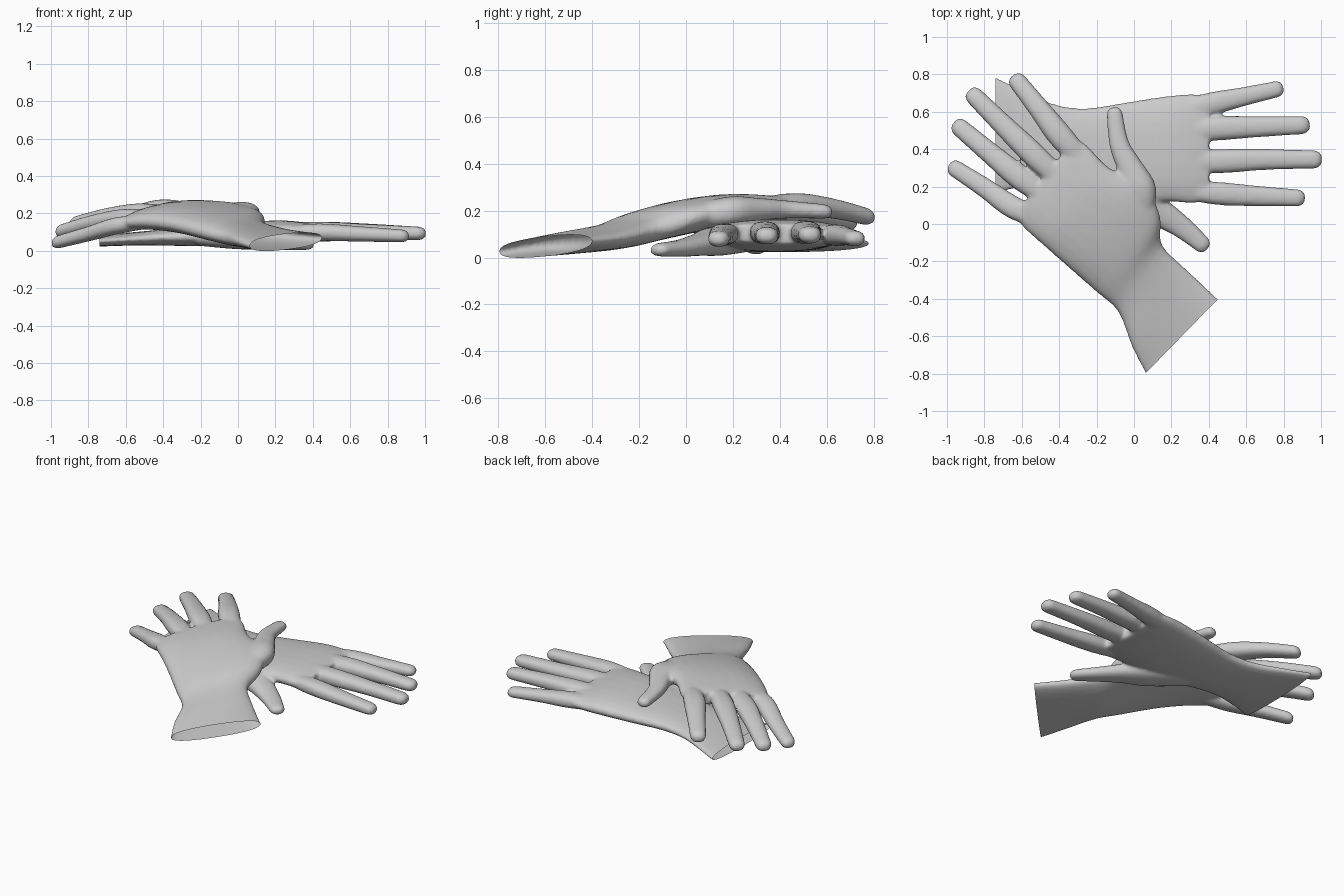
import bpy, bmesh, math
from mathutils import Vector

SIDES = 24
UP = Vector((0, 0, 1))


def spline(rings, steps=4):
    """Catmull-Rom interpolation between sections so the skin flows smoothly."""
    out = []
    n = len(rings)
    for i in range(n - 1):
        q = [rings[max(i - 1, 0)], rings[i], rings[i + 1], rings[min(i + 2, n - 1)]]
        for k in range(steps):
            t = k / steps
            w = (-0.5 * t + t * t - 0.5 * t ** 3, 1 - 2.5 * t * t + 1.5 * t ** 3,
                 0.5 * t + 2 * t * t - 1.5 * t ** 3, -0.5 * t * t + 0.5 * t ** 3)
            out.append((sum((q[j][0] * w[j] for j in range(4)), Vector()),
                        sum((q[j][1] * w[j] for j in range(4)), Vector()),
                        sum(q[j][2] * w[j] for j in range(4))))
    return out + [rings[-1]]


def loft(bm, rings):
    """Closed tube through rings of (centre, half width vector, half height)."""
    loops = []
    for c, side, h in rings:
        loop = []
        for i in range(SIDES):
            a = 2 * math.pi * i / SIDES
            u, v = math.cos(a), math.sin(a)
            u = math.copysign(abs(u) ** 0.85, u)
            v = math.copysign(abs(v) ** 0.85, v)
            loop.append(bm.verts.new(c + side * u + UP * (h * v)))
        loops.append(loop)
    for a, b in zip(loops, loops[1:]):
        for i in range(SIDES):
            j = (i + 1) % SIDES
            bm.faces.new((a[i], a[j], b[j], b[i]))
    bm.faces.new(loops[0])
    bm.faces.new(loops[-1])


def finger(bm, points, flat=0.75):
    """Tapered finger through (x, y, z, radius) points with a rounded tip."""
    pts = [(Vector(p[:3]), p[3]) for p in points]
    end, r = pts[-1]
    d = (end - pts[-2][0]).normalized()
    pts[-1] = (end - d * r * 0.6, r)
    body = len(pts)
    pts += [(end - d * r * 0.15, r * 0.8), (end + d * r * 0.1, r * 0.45)]
    rings = []
    for i, (p, rad) in enumerate(pts):
        t = pts[min(i + 1, len(pts) - 1)][0] - pts[max(i - 1, 0)][0]
        side = t.cross(UP).normalized()
        rings.append((p, side * rad, rad * flat))
    loft(bm, spline(rings[:body]) + rings[body:])


def glove(name, sections, fingers, thumb, thumb_flat):
    bm = bmesh.new()
    # palm and cuff; each section is (edge point, edge point, half thickness)
    rings = []
    for a, b, h in sections:
        a, b = Vector(a), Vector(b)
        rings.append(((a + b) / 2, (b - a) / 2, h))
    c0, s0, h0 = rings[0]
    out = Vector((s0.y, -s0.x, 0)).normalized()
    if out.dot(c0 - rings[1][0]) < 0:
        out = -out
    loft(bm, [(c0 + out * 0.08, s0 * 1.06, h0)] + spline(rings))
    for f in fingers:
        finger(bm, f)
    finger(bm, thumb, thumb_flat)
    bmesh.ops.recalc_face_normals(bm, faces=bm.faces)
    me = bpy.data.meshes.new(name)
    bm.to_mesh(me)
    bm.free()
    ob = bpy.data.objects.new(name, me)
    bpy.context.collection.objects.link(ob)
    bpy.context.view_layer.objects.active = ob
    ob.select_set(True)

    # blend fingers and palm into a single skin
    rm = ob.modifiers.new("blend", 'REMESH')
    rm.mode = 'VOXEL'
    rm.voxel_size = 0.01
    sm = ob.modifiers.new("soften", 'SMOOTH')
    sm.factor = 0.5
    sm.iterations = 10
    bpy.ops.object.modifier_apply(modifier="blend")
    bpy.ops.object.modifier_apply(modifier="soften")

    # open the cuff
    bm = bmesh.new()
    bm.from_mesh(ob.data)
    bmesh.ops.bisect_plane(bm, geom=bm.verts[:] + bm.edges[:] + bm.faces[:],
                           plane_co=c0, plane_no=out, clear_outer=True)
    bm.to_mesh(ob.data)
    bm.free()
    ob.data.shade_smooth()
    ob.select_set(False)
    return ob


# lower glove, fingers pointing to +x
glove("lower_glove", [
    ((-0.74, 0.785, 0.06), (-0.74, 0.16, 0.05), 0.032),
    ((-0.58, 0.71, 0.065), (-0.58, 0.20, 0.06), 0.035),
    ((-0.42, 0.64, 0.07), (-0.42, 0.21, 0.07), 0.042),
    ((-0.25, 0.62, 0.075), (-0.25, 0.18, 0.075), 0.05),
    ((-0.02, 0.655, 0.085), (-0.02, 0.11, 0.085), 0.06),
    ((0.18, 0.685, 0.095), (0.18, 0.12, 0.10), 0.064),
    ((0.30, 0.695, 0.095), (0.30, 0.11, 0.105), 0.058),
    ((0.40, 0.69, 0.095), (0.40, 0.12, 0.105), 0.044),
], [
    [(0.20, 0.19, 0.10, 0.04), (0.43, 0.165, 0.10, 0.061),
     (0.65, 0.15, 0.09, 0.055), (0.91, 0.138, 0.078, 0.046)],
    [(0.20, 0.34, 0.11, 0.045), (0.43, 0.335, 0.107, 0.064),
     (0.70, 0.345, 0.10, 0.056), (1.0, 0.345, 0.092, 0.049)],
    [(0.20, 0.49, 0.105, 0.045), (0.42, 0.51, 0.107, 0.065),
     (0.65, 0.52, 0.105, 0.057), (0.935, 0.53, 0.095, 0.049)],
    [(0.18, 0.59, 0.095, 0.045), (0.40, 0.64, 0.095, 0.061),
     (0.58, 0.68, 0.09, 0.051), (0.795, 0.728, 0.08, 0.044)],
], [(-0.20, 0.26, 0.075, 0.08), (0.0, 0.14, 0.07, 0.10),
    (0.14, 0.06, 0.055, 0.077), (0.26, -0.02, 0.04, 0.06),
    (0.39, -0.13, 0.032, 0.047)], 0.62)

# upper glove, resting across the lower one
glove("upper_glove", [
    ((0.06, -0.80, 0.025), (0.45, -0.40, 0.07), 0.042),
    ((-0.01, -0.66, 0.05), (0.29, -0.25, 0.085), 0.05),
    ((-0.085, -0.47, 0.07), (0.15, -0.11, 0.12), 0.06),
    ((-0.20, -0.365, 0.10), (0.14, 0.04, 0.17), 0.072),
    ((-0.36, -0.225, 0.14), (0.06, 0.20, 0.205), 0.075),
    ((-0.49, -0.11, 0.155), (-0.13, 0.30, 0.225), 0.07),
    ((-0.59, -0.02, 0.15), (-0.25, 0.42, 0.23), 0.06),
    ((-0.635, 0.05, 0.145), (-0.315, 0.46, 0.23), 0.046),
], [
    [(-0.44, 0.0, 0.16, 0.045), (-0.64, 0.085, 0.135, 0.061),
     (-0.80, 0.195, 0.09, 0.053), (-0.985, 0.315, 0.04, 0.046)],
    [(-0.40, 0.10, 0.18, 0.045), (-0.60, 0.24, 0.175, 0.065),
     (-0.77, 0.38, 0.15, 0.057), (-0.96, 0.54, 0.10, 0.049)],
    [(-0.33, 0.18, 0.20, 0.045), (-0.52, 0.355, 0.205, 0.065),
     (-0.70, 0.53, 0.185, 0.057), (-0.88, 0.71, 0.145, 0.049)],
    [(-0.22, 0.28, 0.215, 0.045), (-0.385, 0.46, 0.225, 0.067),
     (-0.51, 0.62, 0.21, 0.057), (-0.645, 0.79, 0.17, 0.049)],
], [(0.02, 0.0, 0.17, 0.07), (0.03, 0.18, 0.195, 0.09),
    (-0.025, 0.31, 0.205, 0.068), (-0.08, 0.43, 0.205, 0.053),
    (-0.108, 0.62, 0.195, 0.043)], 0.72)
